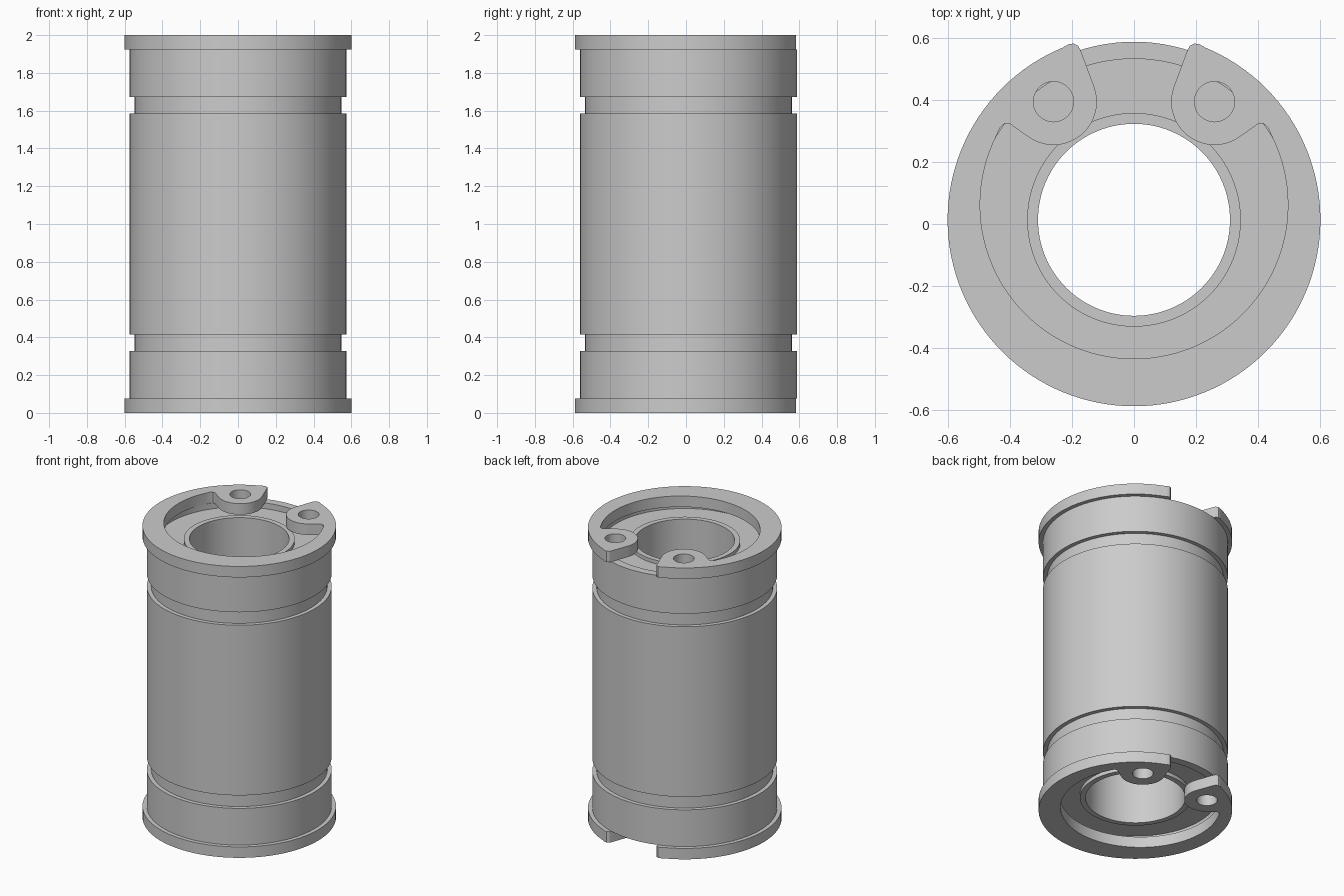
import bpy, bmesh
from math import sin, cos, radians, tau
from mathutils import Vector

cube = bpy.data.objects.get("Cube")
if cube:
    bpy.data.objects.remove(cube, do_unlink=True)

AXIS_Y = 0.0135
HEIGHT = 2.0
CLIP = 0.075        # clip thickness

steel = bpy.data.materials.new("grey_steel")
steel.use_nodes = True
grey = (0.6, 0.6, 0.6, 1)
steel.diffuse_color = grey
steel.node_tree.nodes["Principled BSDF"].inputs["Base Color"].default_value = grey


def finish(bm, name):
    bmesh.ops.recalc_face_normals(bm, faces=bm.faces[:])
    mesh = bpy.data.meshes.new(name)
    bm.to_mesh(mesh)
    bm.free()
    mesh.materials.append(steel)
    ob = bpy.data.objects.new(name, mesh)
    bpy.context.collection.objects.link(ob)
    bpy.ops.object.select_all(action='DESELECT')
    ob.select_set(True)
    bpy.context.view_layer.objects.active = ob
    bpy.ops.object.shade_smooth_by_angle(angle=radians(30))
    return ob


def add_loop(bm, points):
    verts = [bm.verts.new(p) for p in points]
    return [bm.edges.new((v, verts[i - 1])) for i, v in enumerate(verts)]


def arc(cx, cy, r, start, end, steps):
    angles = [radians(start + (end - start) * i / steps) for i in range(steps + 1)]
    return [(cx + r * cos(a), cy + r * sin(a)) for a in angles]


# Sleeve: lathed tube with two outer grooves, recessed ends and a raised bore collar
lower = [(0.31, 0.09), (0.345, 0.09), (0.345, 0.115), (0.52, 0.115),
         (0.52, CLIP), (0.575, CLIP), (0.575, 0.327), (0.548, 0.327),
         (0.548, 0.416), (0.575, 0.416)]
profile = lower + [(r, HEIGHT - z) for r, z in reversed(lower)]
bm = bmesh.new()
edges = add_loop(bm, [(r, AXIS_Y, z) for r, z in profile])
bmesh.ops.spin(bm, geom=bm.verts[:] + edges, cent=(0, AXIS_Y, 0), axis=(0, 0, 1),
               angle=tau, steps=112, use_merge=True)
bmesh.ops.remove_doubles(bm, verts=bm.verts[:], dist=0.0001)
finish(bm, "sleeve")

# Clip outline, one half: outer rim, rounded tip, lug, slot end, inner edge
LUG = (0.26, 0.395)
half = arc(0, AXIS_Y, 0.602, -90, 67.5, 56)
half += [(0.212, 0.58), (0.195, 0.583), (0.18, 0.575), (0.172, 0.56)]
half += arc(*LUG, 0.14, 160, 306, 20)
half += [(0.385, 0.312), (0.4, 0.323), (0.418, 0.324), (0.432, 0.312)]
half += arc(0, 0.062, 0.497, 26, -90, 36)
outline = half + [(-x, y) for x, y in reversed(half[1:-1])]


def retaining_clip(name, z):
    bm = bmesh.new()
    edges = add_loop(bm, [(x, y, z) for x, y in outline])
    for side in (1, -1):
        hole = arc(side * LUG[0], LUG[1], 0.065, 0, 360, 32)[:-1]
        edges += add_loop(bm, [(x, y, z) for x, y in hole])
    bmesh.ops.triangle_fill(bm, edges=edges, use_beauty=True, normal=(0, 0, 1))
    top = bmesh.ops.extrude_face_region(bm, geom=bm.faces[:])["geom"]
    moved = [g for g in top if isinstance(g, bmesh.types.BMVert)]
    bmesh.ops.translate(bm, verts=moved, vec=Vector((0, 0, CLIP)))
    finish(bm, name)


retaining_clip("bottom_retaining_clip", 0)
retaining_clip("top_retaining_clip", HEIGHT - CLIP)
